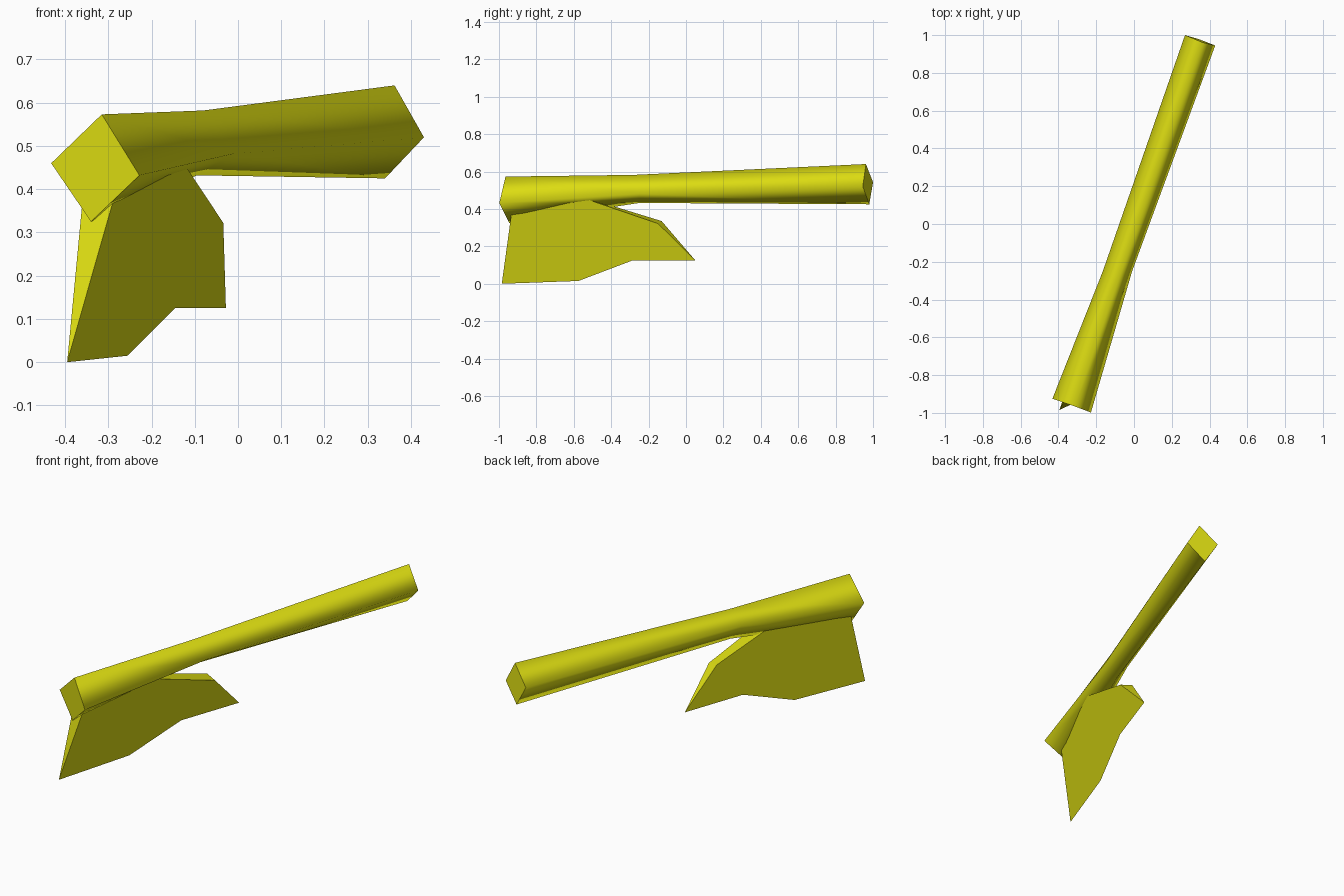
import bpy, bmesh

if "Cube" in bpy.data.objects:
    bpy.data.objects.remove(bpy.data.objects["Cube"])

yellow = bpy.data.materials.new("yellow")
yellow.diffuse_color = (0.72, 0.72, 0.006, 1)
yellow.use_nodes = True
yellow.node_tree.nodes["Principled BSDF"].inputs["Base Color"].default_value = yellow.diffuse_color


def make_part(name, verts, faces, smooth_sides=False):
    bm = bmesh.new()
    vs = [bm.verts.new(v) for v in verts]
    for f in faces:
        bm.faces.new([vs[i] for i in f])
    bmesh.ops.recalc_face_normals(bm, faces=bm.faces[:])
    if smooth_sides:
        # rounded sides, crisp flat end caps
        bm.faces.ensure_lookup_table()
        for f in bm.faces[:-2]:
            f.smooth = True
        for f in bm.faces[-2:]:
            for e in f.edges:
                e.smooth = False
    mesh = bpy.data.meshes.new(name)
    bm.to_mesh(mesh)
    bm.free()
    mesh.materials.append(yellow)
    obj = bpy.data.objects.new(name, mesh)
    bpy.context.collection.objects.link(obj)
    return obj


# Handle: three four-cornered rings (top, right, bottom, left)
rings = [
    [(-0.315, -0.965, 0.573), (-0.228, -0.998, 0.432),
     (-0.34, -0.945, 0.325), (-0.432, -0.925, 0.46)],
    [(-0.08, -0.28, 0.582), (-0.01, -0.25, 0.482),
     (-0.095, -0.25, 0.432), (-0.165, -0.25, 0.522)],
    [(0.362, 0.962, 0.64), (0.43, 0.945, 0.52),
     (0.34, 0.98, 0.425), (0.27, 1.0, 0.543)],
]
sides = [(r * 4 + i, r * 4 + (i + 1) % 4, r * 4 + 4 + (i + 1) % 4, r * 4 + 4 + i)
         for r in range(2) for i in range(4)]
caps = [(0, 1, 2, 3), (8, 9, 10, 11)]
make_part("handle", [v for ring in rings for v in ring], sides + caps, True)

# Blade: wedge with one cutting edge and two flared cheeks rooted in the handle
edge = [(-0.395, -0.985, 0.0), (-0.255, -0.575, 0.015),
        (-0.145, -0.285, 0.125), (-0.028, 0.05, 0.125)]
right = [(-0.034, -0.15, 0.322), (-0.12, -0.53, 0.452), (-0.281, -0.93, 0.4)]
left = [(-0.096, -0.13, 0.335), (-0.2, -0.52, 0.455), (-0.358, -0.91, 0.39)]
make_part("blade", edge + right + left, [
    (0, 1, 2, 3, 4, 5, 6),      # right cheek
    (0, 1, 2, 3, 7, 8, 9),      # left cheek
    (3, 4, 7),                  # rear beard
    (4, 5, 8, 7),               # rear slope
    (5, 6, 9, 8),               # root inside the handle
    (6, 0, 9),                  # front face
])
